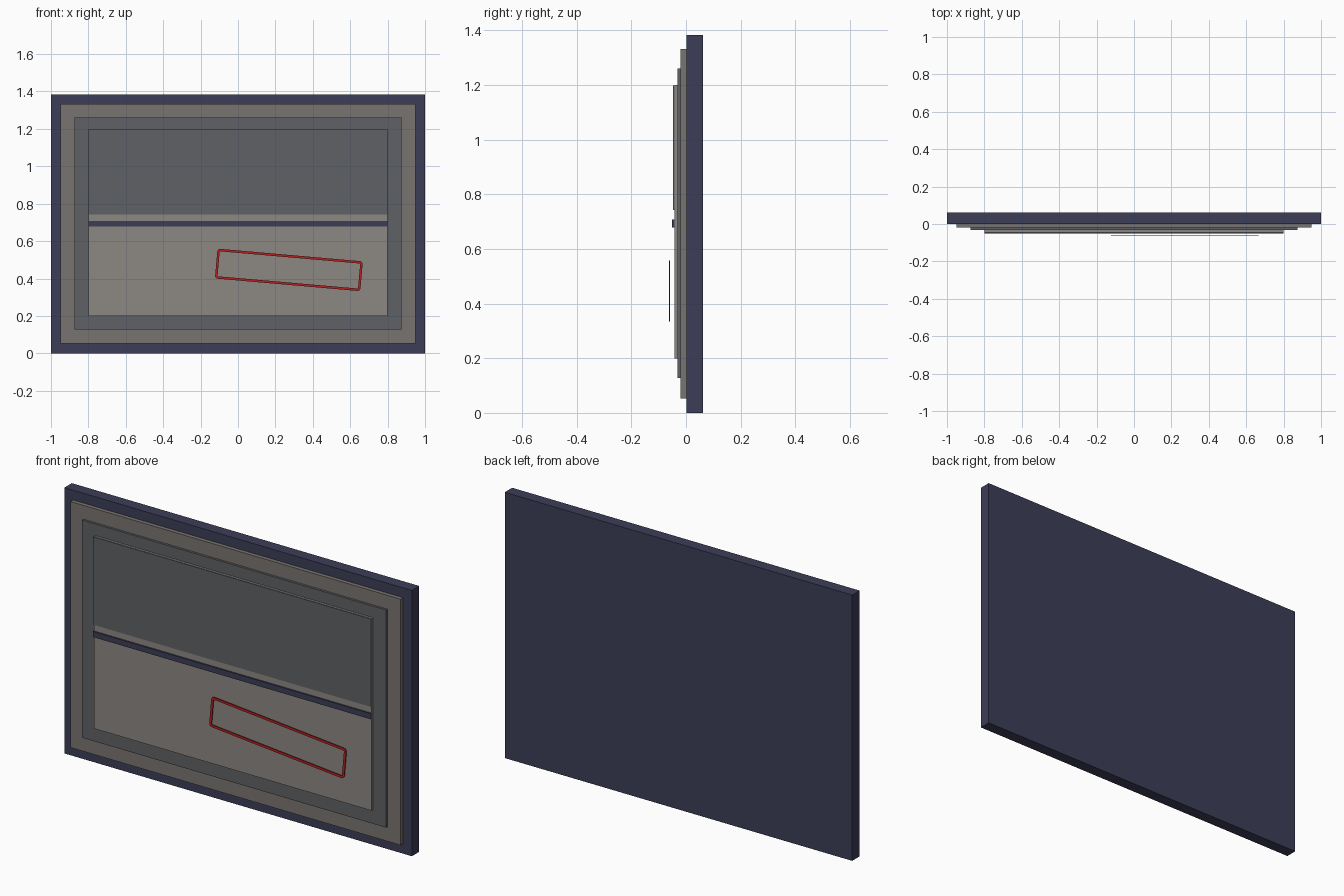
import bpy, bmesh, math
from mathutils import Matrix, Vector

if "Cube" in bpy.data.objects:
    bpy.data.objects.remove(bpy.data.objects["Cube"])


def material(name, rgb):
    m = bpy.data.materials.new(name)
    m.diffuse_color = (*rgb, 1)
    m.use_nodes = True
    m.node_tree.nodes["Principled BSDF"].inputs["Base Color"].default_value = m.diffuse_color
    return m


navy = material("navy", (0.045, 0.047, 0.095))
warm = material("warm_grey", (0.19, 0.175, 0.165))
slate = material("slate_grey", (0.115, 0.12, 0.13))
light = material("light_grey", (0.265, 0.245, 0.225))
red = material("red", (0.45, 0.015, 0.015))


def finish(name, bm, mat):
    bmesh.ops.recalc_face_normals(bm, faces=bm.faces)
    me = bpy.data.meshes.new(name)
    bm.to_mesh(me)
    bm.free()
    me.materials.append(mat)
    ob = bpy.data.objects.new(name, me)
    bpy.context.collection.objects.link(ob)
    return ob


def slab(name, half_x, y0, y1, z0, z1, mat):
    bm = bmesh.new()
    bmesh.ops.create_cube(bm, size=1)
    bmesh.ops.transform(bm, verts=bm.verts, matrix=Matrix.Translation(
        (0, (y0 + y1) / 2, (z0 + z1) / 2)) @ Matrix.Diagonal((2 * half_x, y1 - y0, z1 - z0, 1)))
    return finish(name, bm, mat)


# Stepped layers, back to front
slab("back_board", 1.0, 0.001, 0.062, 0.0, 1.383, navy)
slab("outer_frame", 0.95, -0.02, 0.001, 0.052, 1.332, warm)
slab("inner_frame", 0.875, -0.032, -0.02, 0.128, 1.26, slate)
slab("picture_panel", 0.8, -0.043, -0.032, 0.2, 1.2, light)
slab("upper_panel", 0.8, -0.048, -0.043, 0.742, 1.199, slate)
slab("divider_bar", 0.8, -0.051, -0.043, 0.679, 0.708, navy)


# Tilted red outline with rounded corners
def rounded(w, h, r, steps=4):
    pts = []
    for i, (sx, sz) in enumerate(((1, 1), (-1, 1), (-1, -1), (1, -1))):
        for k in range(steps + 1):
            a = math.pi / 2 * (i + k / steps)
            pts.append((sx * (w / 2 - r) + r * math.cos(a), sz * (h / 2 - r) + r * math.sin(a)))
    return pts


bm = bmesh.new()
tilt = Matrix.Translation((0.272, 0, 0.446)) @ Matrix.Rotation(math.radians(5), 4, 'Y')
rings = [[bm.verts.new(tilt @ Vector((x, y, z))) for x, z in rounded(w, h, r)]
         for w, h, r, y in ((0.780, 0.160, 0.016, -0.062), (0.780, 0.160, 0.016, -0.058),
                            (0.754, 0.134, 0.004, -0.058), (0.754, 0.134, 0.004, -0.062))]
n = len(rings[0])
for j in range(4):
    a, b = rings[j], rings[(j + 1) % 4]
    for i in range(n):
        bm.faces.new((a[i], a[(i + 1) % n], b[(i + 1) % n], b[i]))
finish("red_outline", bm, red)
